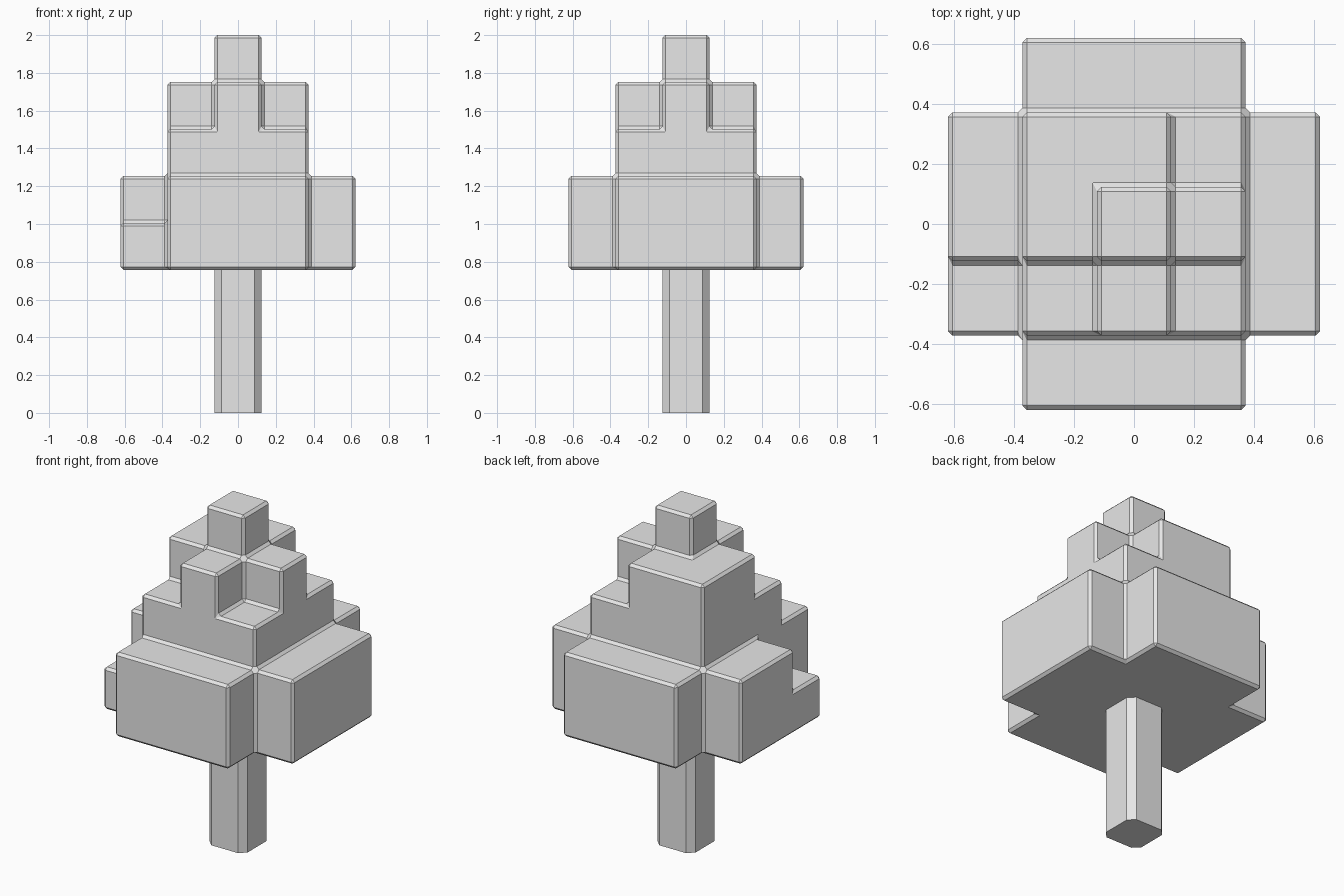
import bpy
import bmesh

cube = bpy.data.objects.get("Cube")
if cube:
    bpy.data.objects.remove(cube, do_unlink=True)

CELL = 0.2486      # block size of the crown
BASE = 0.757       # underside of the crown
BEVEL = 0.015

grey = bpy.data.materials.new("light_grey")
grey.use_nodes = True
COLOUR = (0.8, 0.8, 0.8, 1)
grey.diffuse_color = COLOUR
grey.node_tree.nodes["Principled BSDF"].inputs["Base Color"].default_value = COLOUR


def make_object(name, bm):
    mesh = bpy.data.meshes.new(name)
    bm.to_mesh(mesh)
    bm.free()
    mesh.materials.append(grey)
    obj = bpy.data.objects.new(name, mesh)
    bpy.context.collection.objects.link(obj)
    return obj


# Crown heights in blocks, one row per step from front to back
heights = [
    "02220",
    "13432",
    "24542",
    "24432",
    "02220",
]
filled = {(x, y, z)
          for y, row in enumerate(heights)
          for x, h in enumerate(row)
          for z in range(int(h))}

# Crown: the outer skin of the stacked blocks, flat areas merged
bm = bmesh.new()
for cell in filled:
    for axis in range(3):
        for side in (0, 1):
            neighbour = list(cell)
            neighbour[axis] += 2 * side - 1
            if tuple(neighbour) in filled:
                continue
            u, v = (axis + 1) % 3, (axis + 2) % 3
            corners = []
            for du, dv in ((0, 0), (1, 0), (1, 1), (0, 1)):
                p = list(cell)
                p[axis] += side
                p[u] += du
                p[v] += dv
                corners.append(bm.verts.new(((p[0] - 2.5) * CELL,
                                             (p[1] - 2.5) * CELL,
                                             BASE + p[2] * CELL)))
            bm.faces.new(corners if side else corners[::-1])
bmesh.ops.remove_doubles(bm, verts=bm.verts[:], dist=0.001)
bmesh.ops.dissolve_limit(bm, angle_limit=0.05, verts=bm.verts[:], edges=bm.edges[:])
crown = make_object("crown", bm)
bevel = crown.modifiers.new("edge_bevel", "BEVEL")
bevel.width = BEVEL
bevel.segments = 1
bevel.limit_method = "ANGLE"

# Trunk: square post with chamfered upright edges
bm = bmesh.new()
bmesh.ops.create_cube(bm, size=1)
for vert in bm.verts:
    vert.co.x *= CELL
    vert.co.y *= CELL
    vert.co.z = (vert.co.z + 0.5) * (BASE + 0.01)
upright = [e for e in bm.edges if abs(e.verts[0].co.z - e.verts[1].co.z) > 0.1]
bmesh.ops.bevel(bm, geom=upright, offset=0.037, segments=1, affect="EDGES")
make_object("trunk", bm)
